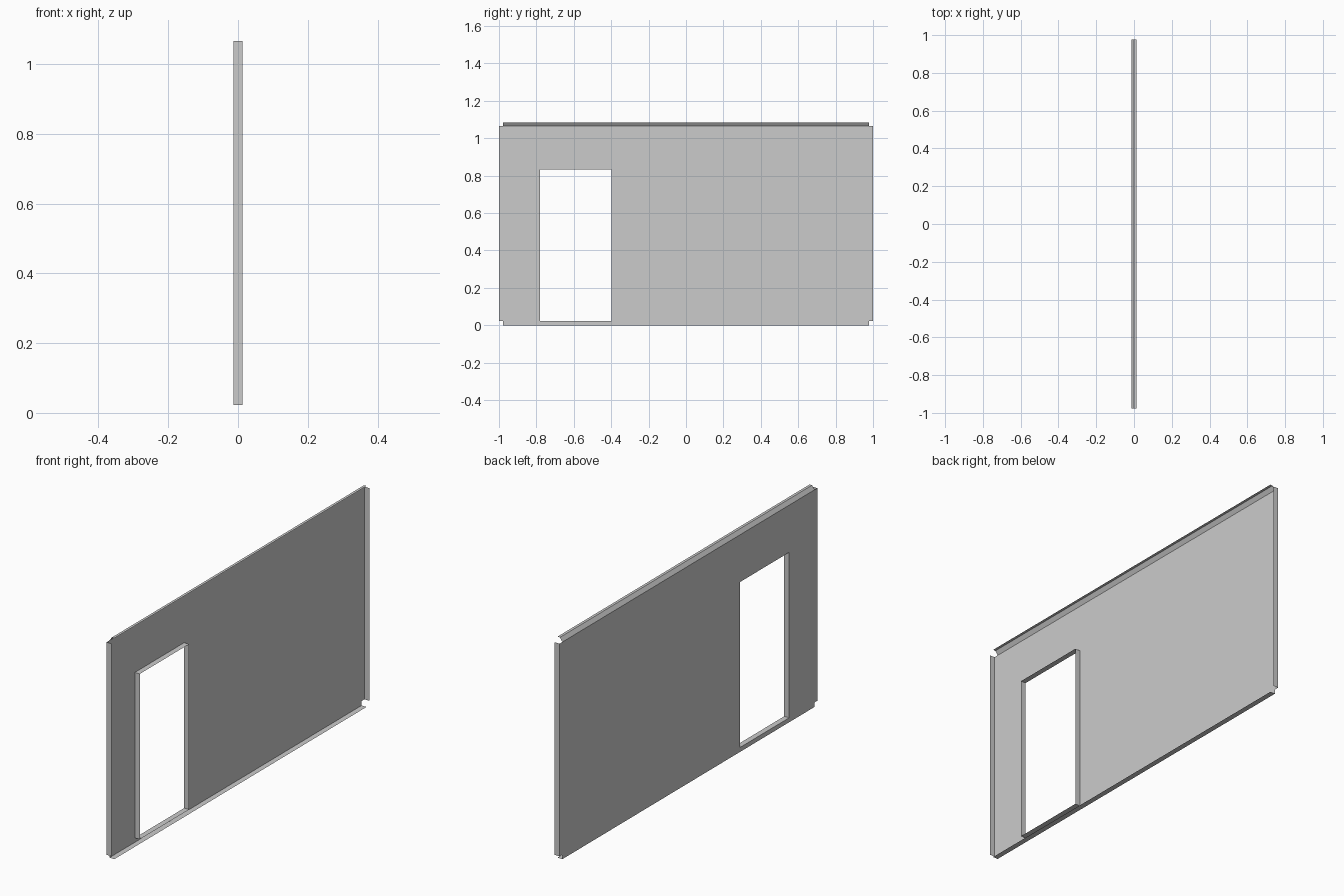
import bpy, bmesh

if "Cube" in bpy.data.objects:
    bpy.data.objects.remove(bpy.data.objects["Cube"])

BACK, LIP = -0.0135, 0.0135          # sheet plane and flange edge in x
TOP, NOTCH = 1.085, 0.022
YS = [-1, -1 + NOTCH, -0.781, -0.398, 1 - NOTCH, 1]
ZS = [0, NOTCH, 0.834, 1.066, TOP]

bm = bmesh.new()

# Sheet with notched corners, doorway and slanted top strip
grid = [[bm.verts.new((0 if z == TOP else BACK, y, z)) for z in ZS] for y in YS]
for i in range(len(YS) - 1):
    for j in range(len(ZS) - 1):
        corner = i in (0, 4) and j in (0, 3)
        door = i == 2 and j == 1
        if not (corner or door):
            bm.faces.new((grid[i][j], grid[i][j + 1],
                          grid[i + 1][j + 1], grid[i + 1][j]))
bmesh.ops.delete(bm, geom=[v for v in bm.verts if not v.link_faces], context='VERTS')


# Flanges folded from every free edge except the corner notches
def is_notch(edge):
    mid = (edge.verts[0].co + edge.verts[1].co) / 2
    near_end = abs(mid.y) > 1 - NOTCH - 1e-4 and abs(mid.y) < 0.9999
    return near_end and (mid.z < NOTCH + 1e-4 or mid.z > 1.0659)


edges = [e for e in bm.edges if e.is_boundary and not is_notch(e)]
new = bmesh.ops.extrude_edge_only(bm, edges=edges)["geom"]
for v in new:
    if isinstance(v, bmesh.types.BMVert):
        v.co.x = LIP

bmesh.ops.recalc_face_normals(bm, faces=bm.faces)
mesh = bpy.data.meshes.new("wall_panel")
bm.to_mesh(mesh)
bm.free()
panel = bpy.data.objects.new("wall_panel", mesh)
bpy.context.collection.objects.link(panel)
